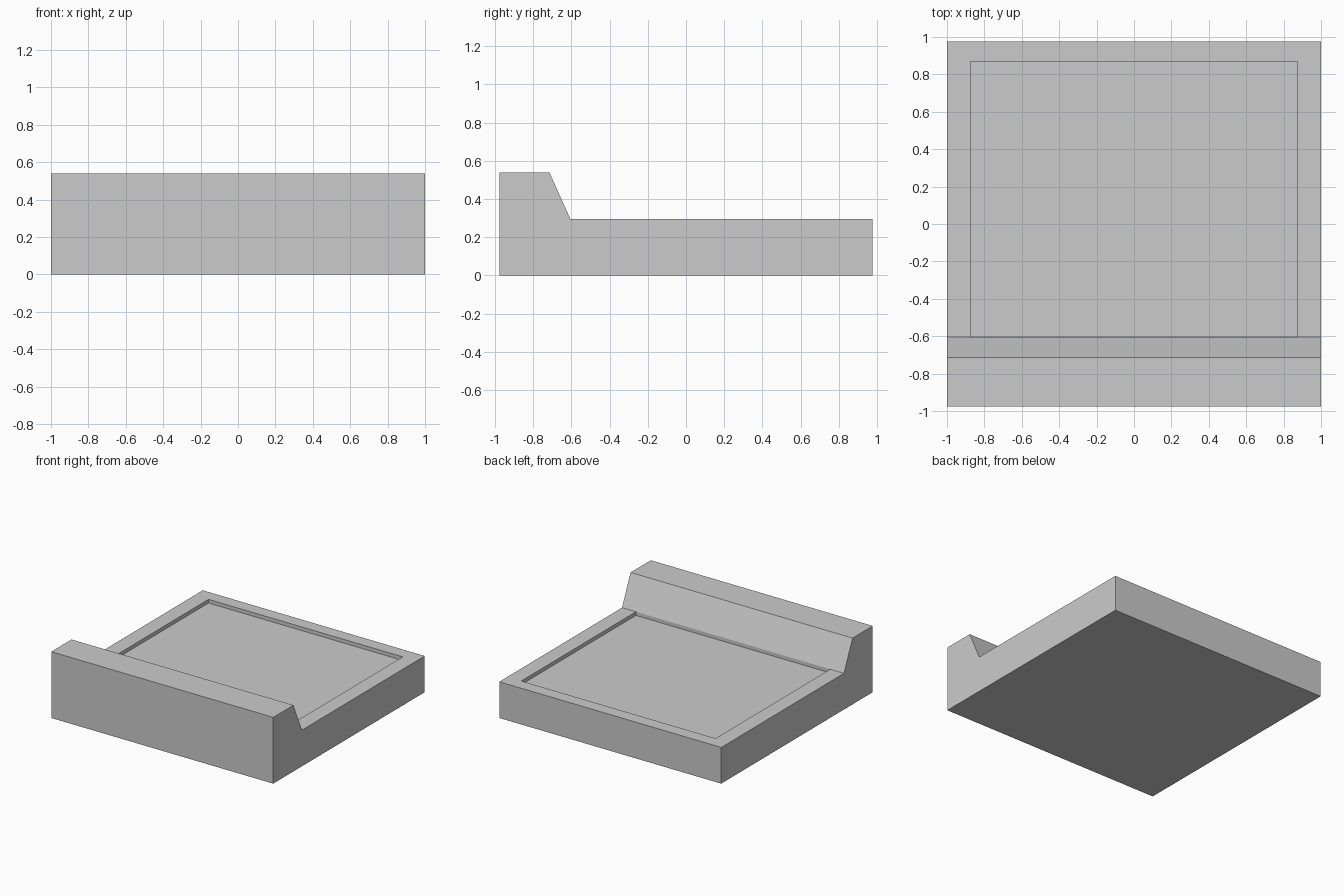
import bpy, bmesh, math
from mathutils import Vector

if "Cube" in bpy.data.objects:
    bpy.data.objects.remove(bpy.data.objects["Cube"])

WIDTH = 1.0                      # half width in x
DECK_Z, RIDGE_Z = 0.295, 0.54
RECESS_X, RECESS_BACK, RECESS_DEPTH = 0.875, 0.87, 0.03

# Side profile (y, z): raised front ridge, sloped back, flat deck
PROFILE = [(-0.975, 0), (0.975, 0), (0.975, DECK_Z), (-0.605, DECK_Z),
           (-0.715, RIDGE_Z), (-0.975, RIDGE_Z)]

# Extrude the profile across the full width
bm = bmesh.new()
side = bm.faces.new([bm.verts.new((-WIDTH, y, z)) for y, z in PROFILE])
ext = bmesh.ops.extrude_face_region(bm, geom=[side], use_keep_orig=True)
bmesh.ops.translate(bm, vec=(2 * WIDTH, 0, 0),
                    verts=[v for v in ext["geom"] if isinstance(v, bmesh.types.BMVert)])
bmesh.ops.recalc_face_normals(bm, faces=bm.faces)

# Cut the recess outline into the deck
deck = max((f for f in bm.faces if abs(f.calc_center_median().z - DECK_Z) < 1e-4
            and abs(f.normal.z) > 0.9), key=lambda f: f.calc_area())
for co, no in (((-RECESS_X, 0, 0), (1, 0, 0)), ((RECESS_X, 0, 0), (1, 0, 0)),
               ((0, RECESS_BACK, 0), (0, 1, 0))):
    bmesh.ops.bisect_plane(bm, geom=bm.verts[:] + bm.edges[:] + bm.faces[:],
                           plane_co=co, plane_no=no)

# Sink the panel inside the rim
panel = max((f for f in bm.faces if f.normal.z > 0.9
             and abs(f.calc_center_median().z - DECK_Z) < 1e-4),
            key=lambda f: f.calc_area())
ext = bmesh.ops.extrude_face_region(bm, geom=[panel])
bmesh.ops.translate(bm, vec=(0, 0, -RECESS_DEPTH),
                    verts=[v for v in ext["geom"] if isinstance(v, bmesh.types.BMVert)])
if panel.is_valid:
    bmesh.ops.delete(bm, geom=[panel], context='FACES_ONLY')

# Merge leftover coplanar cuts
bmesh.ops.dissolve_limit(bm, angle_limit=math.radians(1), verts=bm.verts[:], edges=bm.edges[:])
bmesh.ops.recalc_face_normals(bm, faces=bm.faces)

mesh = bpy.data.meshes.new("recessed_tray_block")
bm.to_mesh(mesh)
bm.free()
bpy.context.collection.objects.link(bpy.data.objects.new("recessed_tray_block", mesh))
